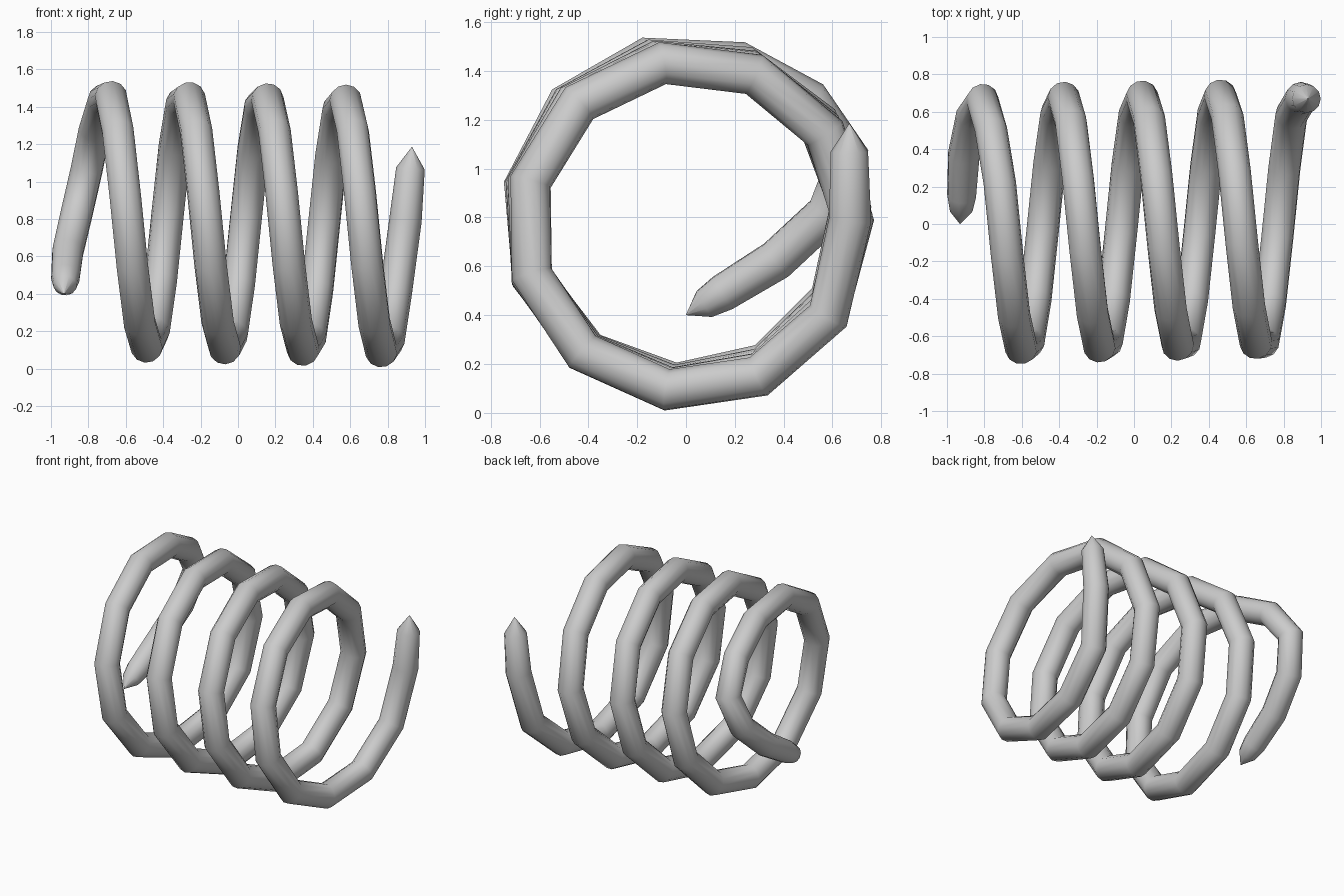
import bpy, math

if "Cube" in bpy.data.objects:
    bpy.data.objects.remove(bpy.data.objects["Cube"])

TUBE = 0.087      # wire radius
R = 0.675         # coil radius
STEP = 32.6       # degrees between bends
PITCH = 0.42      # x advance per turn


def coil_point(k):
    a = -STEP * k
    x = 0.88 + PITCH * a / 360
    t = math.radians(a)
    # the coil axis leans very slightly
    return (x, 0.005 + 0.012 * x + R * math.cos(t),
            0.78 - 0.024 * x + R * math.sin(t), 1.0)


# pointed right-hand end (x, y, z, relative radius)
path = [(0.93, 0.67, 1.185, 0.01), (0.922, 0.67, 1.07, 0.88), (0.895, 0.673, 0.79, 1.0)]
# regular coil turns
path += [coil_point(k) for k in range(1, 43)]
# tail that leaves the coil and runs inward
path += [(-0.765, 0.505, 1.28, 1.0), (-0.81, 0.663, 1.06, 1.0),
         (-0.865, 0.58, 0.82, 1.0), (-0.91, 0.37, 0.625, 0.98),
         (-0.922, 0.15, 0.49, 0.9), (-0.925, 0.075, 0.445, 0.72),
         (-0.93, 0.0, 0.4, 0.01)]

curve = bpy.data.curves.new("coil_spring", "CURVE")
curve.dimensions = "3D"
curve.bevel_depth = TUBE
curve.bevel_resolution = 4
curve.use_fill_caps = True
spline = curve.splines.new("POLY")
spline.points.add(len(path) - 1)
for p, (x, y, z, r) in zip(spline.points, path):
    p.co = (x, y, z, 1)
    p.radius = r
spline.use_smooth = True
spring = bpy.data.objects.new("coil_spring", curve)
bpy.context.collection.objects.link(spring)

# turn the swept wire into a smooth mesh
bpy.context.view_layer.objects.active = spring
spring.select_set(True)
bpy.ops.object.convert(target="MESH")
bpy.ops.object.shade_smooth()
